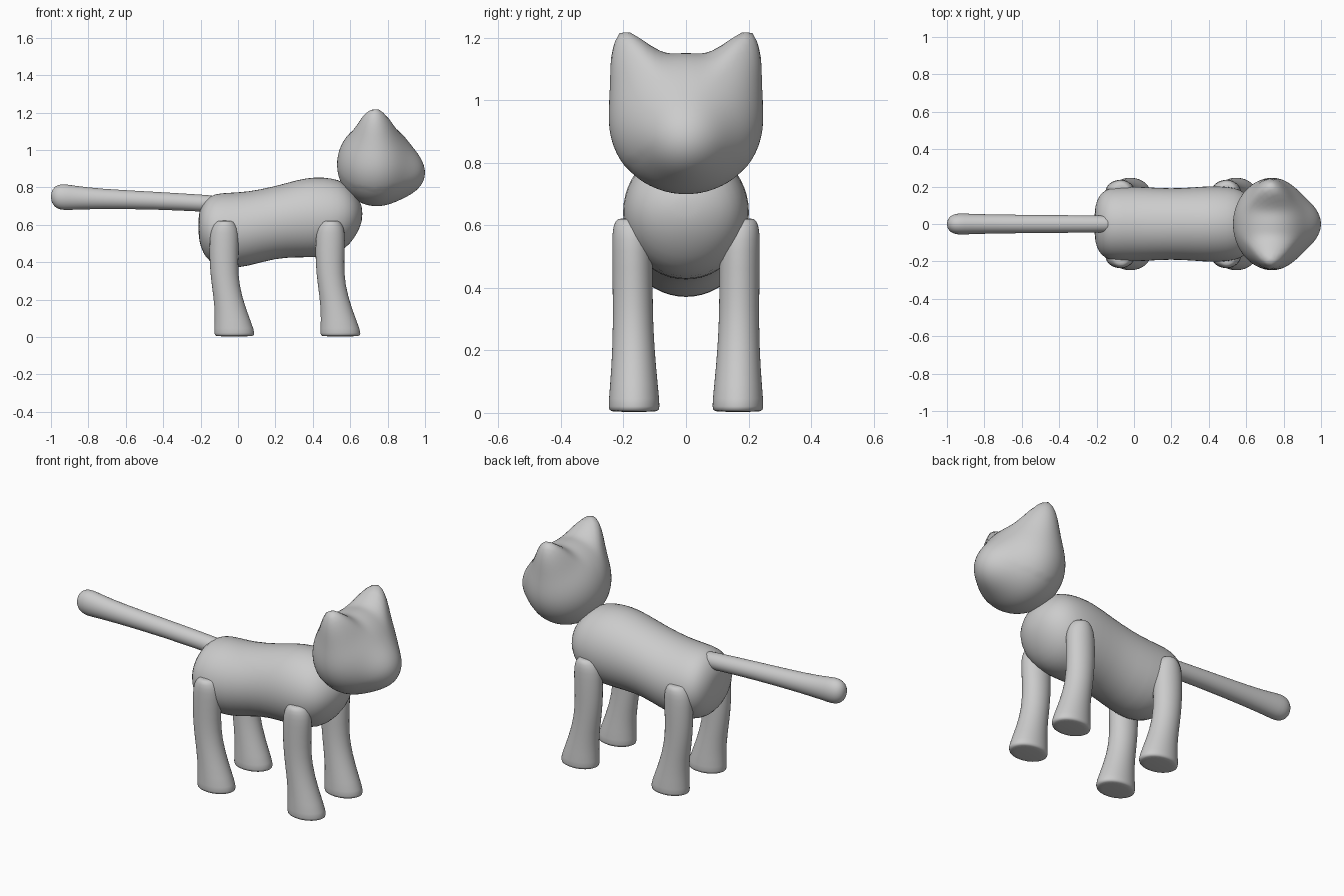
import bpy, bmesh, math
from mathutils import Vector

if "Cube" in bpy.data.objects:
    bpy.data.objects.remove(bpy.data.objects["Cube"])


def finish(name, bm, subsurf=0):
    bmesh.ops.recalc_face_normals(bm, faces=bm.faces[:])
    me = bpy.data.meshes.new(name)
    bm.to_mesh(me)
    bm.free()
    for p in me.polygons:
        p.use_smooth = True
    ob = bpy.data.objects.new(name, me)
    bpy.context.collection.objects.link(ob)
    if subsurf:
        mod = ob.modifiers.new("smooth", 'SUBSURF')
        mod.levels = mod.render_levels = subsurf
    return ob


def loft(name, rings, n=24):
    """Skin a list of rings; each is (centre, axis_a, axis_b)."""
    bm = bmesh.new()
    loops = []
    for c, a, b in rings:
        c, a, b = Vector(c), Vector(a), Vector(b)
        loops.append([bm.verts.new(c + a * math.cos(2 * math.pi * i / n)
                                   + b * math.sin(2 * math.pi * i / n)) for i in range(n)])
    for r0, r1 in zip(loops, loops[1:]):
        for i in range(n):
            j = (i + 1) % n
            bm.faces.new((r0[i], r0[j], r1[j], r1[i]))
    bm.faces.new(loops[0])
    bm.faces.new(loops[-1])
    return finish(name, bm, 1)


def along_x(name, stations):
    """Stations: x, bottom z, top z, half width."""
    return loft(name, [((x, 0, (lo + hi) / 2), (0, w, 0), (0, 0, (hi - lo) / 2))
                       for x, lo, hi, w in stations])


# Body
along_x("body", [
    (-0.212, 0.54, 0.65, 0.07), (-0.20, 0.48, 0.69, 0.125), (-0.175, 0.425, 0.735, 0.17),
    (-0.13, 0.385, 0.768, 0.196), (-0.05, 0.363, 0.773, 0.203), (0.05, 0.375, 0.777, 0.20),
    (0.2, 0.42, 0.807, 0.19), (0.32, 0.424, 0.843, 0.198), (0.41, 0.424, 0.858, 0.205),
    (0.5, 0.43, 0.852, 0.203), (0.57, 0.465, 0.83, 0.187), (0.625, 0.53, 0.775, 0.145),
    (0.655, 0.59, 0.72, 0.08), (0.665, 0.635, 0.685, 0.03)])

# Tail
along_x("tail", [
    (-1.0, 0.735, 0.765, 0.012), (-0.99, 0.705, 0.795, 0.037), (-0.965, 0.684, 0.814, 0.053),
    (-0.93, 0.677, 0.819, 0.058), (-0.88, 0.68, 0.81, 0.055), (-0.75, 0.684, 0.793, 0.051),
    (-0.45, 0.683, 0.777, 0.048), (-0.17, 0.668, 0.76, 0.046), (-0.14, 0.67, 0.757, 0.044),
    (-0.10, 0.68, 0.745, 0.034)])

# Legs: z, back x, front x, inner y, outer y
LEG = [(0.003, -0.11, 0.07, 0.10, 0.232), (0.007, -0.127, 0.088, 0.084, 0.248),
       (0.03, -0.128, 0.091, 0.083, 0.249), (0.15, -0.122, 0.042, 0.096, 0.238),
       (0.28, -0.142, 0.005, 0.105, 0.234), (0.40, -0.154, 0.0, 0.106, 0.235),
       (0.53, -0.153, 0.007, 0.107, 0.237), (0.585, -0.142, 0.0, 0.112, 0.236),
       (0.618, -0.118, -0.02, 0.12, 0.226), (0.622, -0.10, -0.04, 0.14, 0.21)]
for pos, dx in (("back", 0.0), ("front", 0.567)):
    for side, s in (("left", 1), ("right", -1)):
        loft(f"{pos}_leg_{side}",
             [(((x0 + x1) / 2 + dx, s * (y0 + y1) / 2, z),
               ((x1 - x0) / 2, 0, 0), (0, (y1 - y0) / 2, 0)) for z, x0, x1, y0, y1 in LEG])

# Head: ellipsoid swollen along the muzzle and ear directions
CENTRE = Vector((0.74, 0, 0.92))
MUZZLE = Vector((1, 0, -0.25)).normalized()
EAR = Vector((-0.01, 0.197, 0.29)).normalized()
EAR_IN = Vector((0, -EAR.z, EAR.y)).normalized()
bm = bmesh.new()
bmesh.ops.create_icosphere(bm, subdivisions=5, radius=1)
for v in bm.verts:
    d = v.co.normalized()
    half_z = 0.23 if d.z > 0 else 0.22
    half_x = 0.192 if d.x > 0 else 0.21
    r = 1 / math.sqrt((d.x / half_x) ** 2 + (d.y / 0.24) ** 2 + (d.z / half_z) ** 2)
    r += 0.072 * math.exp(-(d.angle(MUZZLE) / math.radians(27)) ** 2 / 1.6)
    m = Vector((d.x, abs(d.y), d.z))
    if m.dot(EAR) > 0:
        u, w = m.dot(EAR_IN), m.x - EAR.x
        su = 0.13 if u > 0 else 0.30
        q = math.sqrt((u / su) ** 2 + (w / 0.25) ** 2 + 0.02)
        r += 0.135 * math.exp(-0.62 * q ** 1.6)
    v.co = CENTRE + d * r
finish("head", bm)
